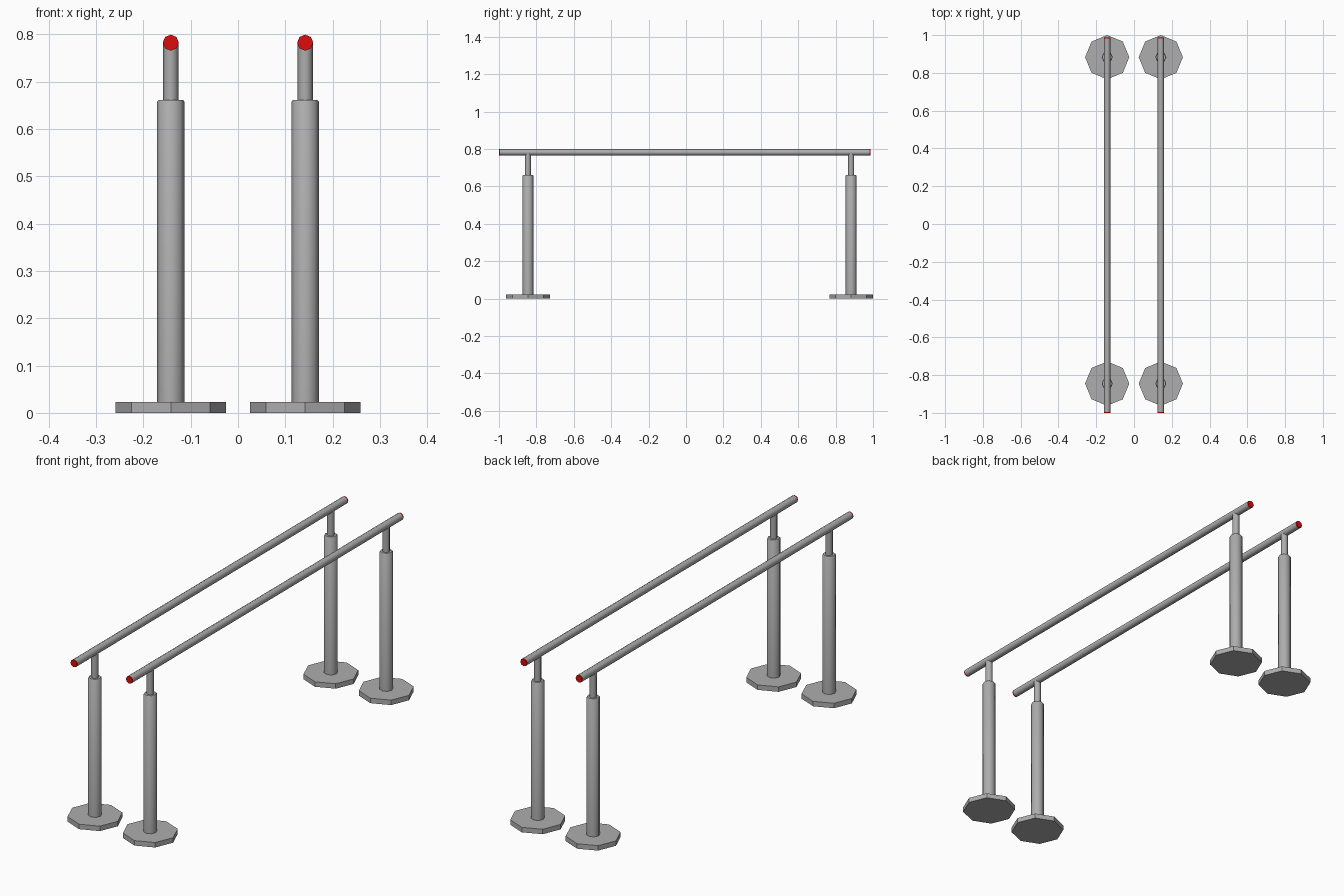
import bpy, math

if "Cube" in bpy.data.objects:
    bpy.data.objects.remove(bpy.data.objects["Cube"])


def material(name, color):
    m = bpy.data.materials.new(name)
    m.diffuse_color = color
    m.use_nodes = True
    m.node_tree.nodes["Principled BSDF"].inputs["Base Color"].default_value = m.diffuse_color
    return m


STEEL = material("grey steel", (0.42, 0.42, 0.42, 1))
RED = material("red cap", (0.7, 0.004, 0.004, 1))


def lathe(name, profile, origin, along_y=False, mat=STEEL, sides=8, smooth=True):
    """Spin (radius, height) pairs into a closed solid, along z or along y."""
    verts, faces = [], []
    for r, h in profile:
        for i in range(sides):
            a = 2 * math.pi * i / sides
            u, v = r * math.cos(a), r * math.sin(a)
            verts.append((u, h, -v) if along_y else (u, v, h))
    for k in range(len(profile) - 1):
        for i in range(sides):
            j = (i + 1) % sides
            faces.append((k * sides + i, k * sides + j,
                          (k + 1) * sides + j, (k + 1) * sides + i))
    faces.append(tuple(reversed(range(sides))))
    faces.append(tuple(range((len(profile) - 1) * sides, len(profile) * sides)))
    mesh = bpy.data.meshes.new(name)
    mesh.from_pydata(verts, [], faces)
    mesh.materials.append(mat)
    obj = bpy.data.objects.new(name, mesh)
    obj.location = origin
    bpy.context.collection.objects.link(obj)
    if smooth:
        bpy.ops.object.select_all(action='DESELECT')
        obj.select_set(True)
        bpy.context.view_layer.objects.active = obj
        bpy.ops.object.shade_smooth_by_angle(angle=math.radians(46))
    return obj


BAR_X, BAR_Z, BAR_R = 0.142, 0.782, 0.017
FRONT, BACK, CAP = -1.0, 0.987, 0.006

for side, sx in (("left", -1), ("right", 1)):
    x = sx * BAR_X
    # Long hand rail with thin red end caps
    lathe(side + "_rail", [(BAR_R, FRONT + CAP), (BAR_R, BACK - CAP)],
          (x, 0, BAR_Z), True)
    lathe(side + "_front_cap", [(BAR_R, FRONT), (BAR_R, FRONT + CAP)],
          (x, 0, BAR_Z), True, RED)
    lathe(side + "_back_cap", [(BAR_R, BACK - CAP), (BAR_R, BACK)],
          (x, 0, BAR_Z), True, RED)
    for end, y in (("front", -0.845), ("back", 0.883)):
        tag = side + "_" + end
        # Octagonal foot plate
        lathe(tag + "_foot", [(0.117, 0), (0.117, 0.023)], (x, y, 0), smooth=False)
        # Outer tube with a bevelled top rim
        lathe(tag + "_outer_tube", [(0.029, 0.02), (0.029, 0.657), (0.026, 0.661)],
              (x, y, 0))
        # Thin adjustable inner post
        lathe(tag + "_inner_post", [(0.016, 0.65), (0.016, 0.78)], (x, y, 0))
